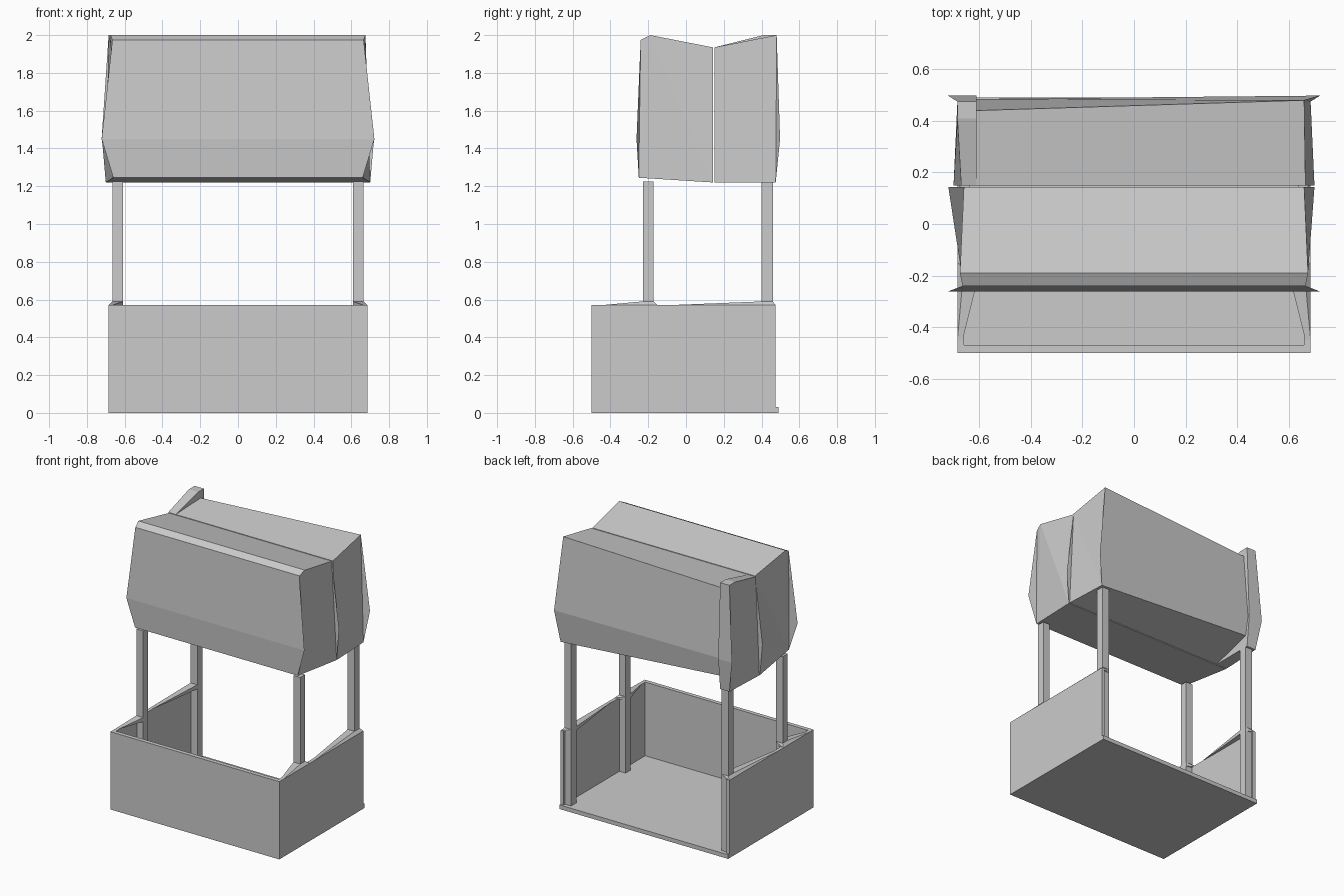
import bpy, bmesh

if "Cube" in bpy.data.objects:
    bpy.data.objects.remove(bpy.data.objects["Cube"])


def finish(bm, name):
    bmesh.ops.recalc_face_normals(bm, faces=bm.faces)
    me = bpy.data.meshes.new(name)
    bm.to_mesh(me)
    bm.free()
    ob = bpy.data.objects.new(name, me)
    bpy.context.collection.objects.link(ob)
    return ob


def loft(name, left, right):
    """Closed solid between two matching outlines of (x, y, z) points."""
    bm = bmesh.new()
    a = [bm.verts.new(p) for p in left]
    b = [bm.verts.new(p) for p in right]
    n = len(a)
    for i in range(n):
        j = (i + 1) % n
        bm.faces.new((a[i], a[j], b[j], b[i]))
    caps = [bm.faces.new(a), bm.faces.new(b)]
    bmesh.ops.triangulate(bm, faces=caps)
    return finish(bm, name)


def box(name, x0, x1, y0, y1, z0, z1):
    ring = [(y0, z0), (y1, z0), (y1, z1), (y0, z1)]
    return loft(name, [(x0, y, z) for y, z in ring], [(x1, y, z) for y, z in ring])


def hull(name, pts):
    bm = bmesh.new()
    for p in pts:
        bm.verts.new(p)
    bmesh.ops.convex_hull(bm, input=bm.verts)
    return finish(bm, name)


# Counter: floor, front wall, side walls; the back is open
box("floor", -0.685, 0.685, -0.5, 0.49, 0, 0.03)
box("front_wall", -0.685, 0.685, -0.5, -0.47, 0.0, 0.57)

for side, s in (("left", -1), ("right", 1)):
    xs = sorted((s * 0.66, s * 0.685))
    box(side + "_wall", *xs, -0.5, 0.475, 0.0, 0.57)
    # Posts standing on the floor inside the side walls
    xs = sorted((s * 0.61, s * 0.665))
    box(side + "_front_post", *xs, -0.228, -0.172, 0.02, 1.225)
    box(side + "_back_post", *xs, 0.40, 0.46, 0.02, 1.225)
    # Tapered ledges on the wall tops, swelling around each post
    for label, tail, y0, y1, end in (("front", -0.45, -0.23, -0.17, -0.15),
                                     ("back", -0.1, 0.40, 0.46, 0.475)):
        hull(f"{side}_{label}_ledge",
             [(s * 0.685, tail, 0.57), (s * 0.665, tail, 0.57)]
             + [(s * x, y, z) for y in (y0, y1)
                for x, z in ((0.61, 0.59), (0.665, 0.59), (0.61, 0.56))]
             + [(s * 0.685, end, 0.57)])

# Front half of the canopy: (y, z, half width)
front = [(-0.25, 1.245, 0.66), (-0.262, 1.45, 0.722), (-0.24, 1.975, 0.665),
         (-0.19, 2.0, 0.675), (0.143, 1.935, 0.66), (0.143, 1.45, 0.72),
         (0.143, 1.22, 0.70)]
loft("canopy_front", [(-x, y, z) for y, z, x in front],
     [(x, y, z) for y, z, x in front])

# Rear half of the canopy, lower toward its left end
loft("canopy_rear",
     [(-0.61, 0.15, 1.22), (-0.61, 0.46, 1.31), (-0.61, 0.485, 1.45),
      (-0.61, 0.44, 1.945), (-0.61, 0.15, 1.935)],
     [(0.70, 0.15, 1.22), (0.685, 0.475, 1.22), (0.722, 0.498, 1.45),
      (0.66, 0.48, 2.0), (0.665, 0.15, 1.935)])

# Upright end panel at the rear left corner
end = [(0.15, 1.22, 0.70), (0.475, 1.22, 0.685), (0.498, 1.45, 0.722),
       (0.475, 2.0, 0.685), (0.41, 2.0, 0.685), (0.15, 1.935, 0.67)]
loft("canopy_end_panel", [(-x, y, z) for y, z, x in end],
     [(-0.61, y, z) for y, z, x in end])
